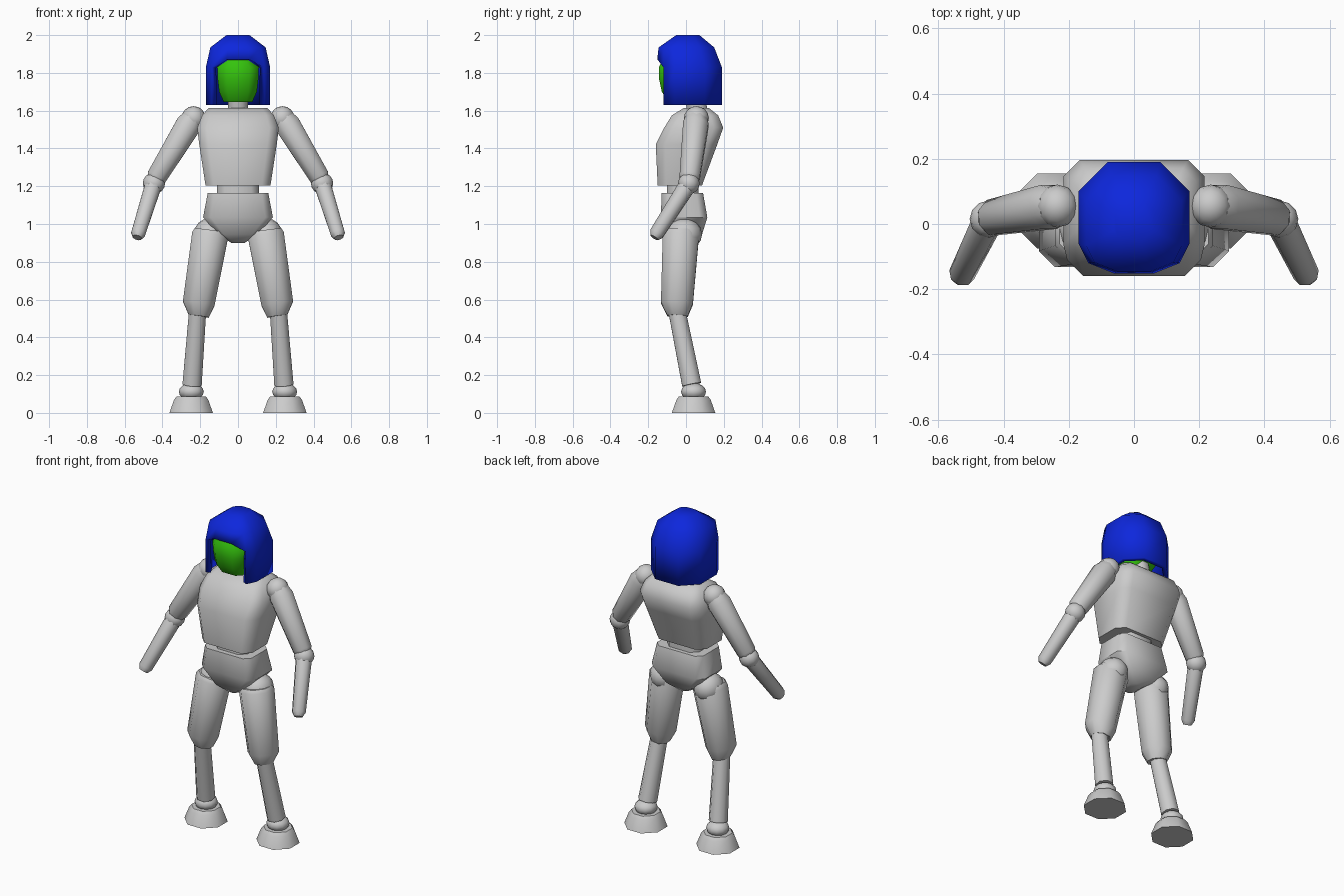
import bpy, bmesh, math
from mathutils import Vector

if "Cube" in bpy.data.objects:
    bpy.data.objects.remove(bpy.data.objects["Cube"])


def material(name, rgb):
    m = bpy.data.materials.new(name)
    m.diffuse_color = (*rgb, 1)
    m.use_nodes = True
    m.node_tree.nodes["Principled BSDF"].inputs["Base Color"].default_value = m.diffuse_color
    return m


GREY = material("light grey", (0.6, 0.6, 0.6))
BLUE = material("blue", (0.004, 0.02, 0.72))
GREEN = material("green", (0.035, 0.55, 0.004))


def finish(name, bm, mat, angle=50):
    mesh = bpy.data.meshes.new(name)
    bm.to_mesh(mesh)
    bm.free()
    ob = bpy.data.objects.new(name, mesh)
    bpy.context.collection.objects.link(ob)
    mesh.materials.append(mat)
    bpy.ops.object.select_all(action='DESELECT')
    ob.select_set(True)
    bpy.context.view_layer.objects.active = ob
    bpy.ops.object.shade_smooth_by_angle(angle=math.radians(angle))
    return ob


def loft(name, rings, mat):
    """Closed skin through rings of equal point count."""
    bm = bmesh.new()
    vs = [[bm.verts.new(p) for p in r] for r in rings]
    n = len(vs[0])
    for a, b in zip(vs, vs[1:]):
        for i in range(n):
            j = (i + 1) % n
            bm.faces.new((a[i], a[j], b[j], b[i]))
    bm.faces.new(vs[0][::-1])
    bm.faces.new(vs[-1])
    bmesh.ops.recalc_face_normals(bm, faces=bm.faces)
    return finish(name, bm, mat)


def octagon(z, hx, y0, y1, c):
    """Horizontal rectangle with corners cut by c."""
    right = [(hx - c, y0), (hx, y0 + c), (hx, y1 - c), (hx - c, y1)]
    pts = right + [(-x, y) for x, y in reversed(right)]
    return [(x, y, z) for x, y in pts]


def limb(name, stations, mat=GREY, n=8):
    """Round bar through (point, radius) stations."""
    axis = Vector(stations[-1][0]) - Vector(stations[0][0])
    u = axis.cross(Vector((0, 1, 0))).normalized()
    v = axis.cross(u).normalized()
    rings = []
    for p, r in stations:
        ang = [math.tau * (i + 0.5) / n for i in range(n)]
        rings.append([Vector(p) + r * 1.04 * (u * math.cos(a) + v * math.sin(a)) for a in ang])
    return loft(name, rings, mat)


def ball(name, centre, size, mat=GREY, seg=12, rows=8):
    bm = bmesh.new()
    bmesh.ops.create_uvsphere(bm, u_segments=seg, v_segments=rows, radius=1)
    for v in bm.verts:
        v.co = Vector(centre) + Vector([a * b for a, b in zip(v.co, size)])
    return finish(name, bm, mat)


# Trunk
loft("torso", [octagon(1.205, 0.172, -0.15, 0.085, 0.045),
               octagon(1.42, 0.205, -0.16, 0.165, 0.05),
               octagon(1.51, 0.216, -0.115, 0.197, 0.05),
               octagon(1.575, 0.19, -0.075, 0.17, 0.04),
               octagon(1.615, 0.155, -0.01, 0.12, 0.03)], GREY)
loft("waist", [octagon(z, 0.11, -0.1, 0.065, 0.04) for z in (1.12, 1.24)], GREY)
loft("pelvis", [octagon(0.9, 0.035, -0.07, 0.04, 0.02),
                octagon(0.945, 0.105, -0.11, 0.085, 0.03),
                octagon(1.035, 0.185, -0.132, 0.113, 0.04),
                octagon(1.165, 0.16, -0.13, 0.09, 0.035)], GREY)
limb("neck", [((0, 0.065, 1.58), 0.055), ((0, 0.04, 1.7), 0.055)])

# Head inside the helmet
loft("head", [octagon(1.645, 0.075, -0.09, 0.08, 0.03),
              octagon(1.70, 0.1, -0.128, 0.12, 0.045),
              octagon(1.77, 0.108, -0.143, 0.13, 0.05),
              octagon(1.83, 0.11, -0.143, 0.13, 0.05),
              octagon(1.872, 0.075, -0.125, 0.1, 0.035)], GREEN)

# Helmet: open at the face and underneath
side = [(0.14, -0.12), (0.17, -0.06), (0.17, 0.10), (0.08, 0.19)]
plan = side + [(-x, y) for x, y in reversed(side)]
brow = [(-0.06, -0.152), (0.06, -0.152)]
bm = bmesh.new()
rings = [[bm.verts.new((x, y, 1.63)) for x, y in plan]]
rings.append([bm.verts.new((x, y, 1.83)) for x, y in plan] +
             [bm.verts.new((x, y, 1.872)) for x, y in brow])
for z, s, cy in ((1.935, 0.86, 0.003), (2.0, 0.36, 0.01)):
    rings.append([bm.verts.new((x * s, cy + (y - 0.02) * s, z)) for x, y in plan + brow])
for k, (a, b) in enumerate(zip(rings, rings[1:])):
    for i in range(7 if k == 0 else 10):
        j = (i + 1) % 10
        bm.faces.new((a[i], a[j], b[j], b[i]))
bm.faces.new(rings[-1])
helmet = finish("helmet", bm, BLUE)
shell = helmet.modifiers.new("shell", 'SOLIDIFY')
shell.thickness = 0.03
shell.offset = -1

# Arms and legs on both sides
for s, tag in ((-1, "left"), (1, "right")):
    # Arm
    ball(tag + "_shoulder", (s * 0.235, 0.055, 1.56), (0.064, 0.066, 0.064))
    limb(tag + "_upper_arm", [((s * 0.24, 0.055, 1.56), 0.058),
                              ((s * 0.262, 0.052, 1.525), 0.07),
                              ((s * 0.43, 0.02, 1.25), 0.056),
                              ((s * 0.44, 0.018, 1.235), 0.045)])
    ball(tag + "_elbow", (s * 0.445, 0.015, 1.215), (0.059, 0.057, 0.057))
    limb(tag + "_forearm", [((s * 0.45, 0.005, 1.2), 0.046),
                            ((s * 0.528, -0.155, 0.95), 0.039),
                            ((s * 0.534, -0.168, 0.928), 0.024)])
    # Leg
    ball(tag + "_hip", (s * 0.15, -0.01, 0.945), (0.085, 0.095, 0.085))
    limb(tag + "_thigh", [((s * 0.145, -0.025, 0.965), 0.088),
                          ((s * 0.147, -0.027, 0.945), 0.1),
                          ((s * 0.208, -0.048, 0.58), 0.088),
                          ((s * 0.208, -0.045, 0.512), 0.056)])
    limb(tag + "_shin", [((s * 0.213, -0.05, 0.55), 0.047),
                         ((s * 0.243, 0.03, 0.15), 0.053)])
    ball(tag + "_ankle", (s * 0.247, 0.04, 0.112), (0.066, 0.066, 0.046))
    limb(tag + "_foot", [((s * 0.248, 0.04, 0), 0.12),
                         ((s * 0.248, 0.04, 0.07), 0.094),
                         ((s * 0.248, 0.04, 0.088), 0.08)])
